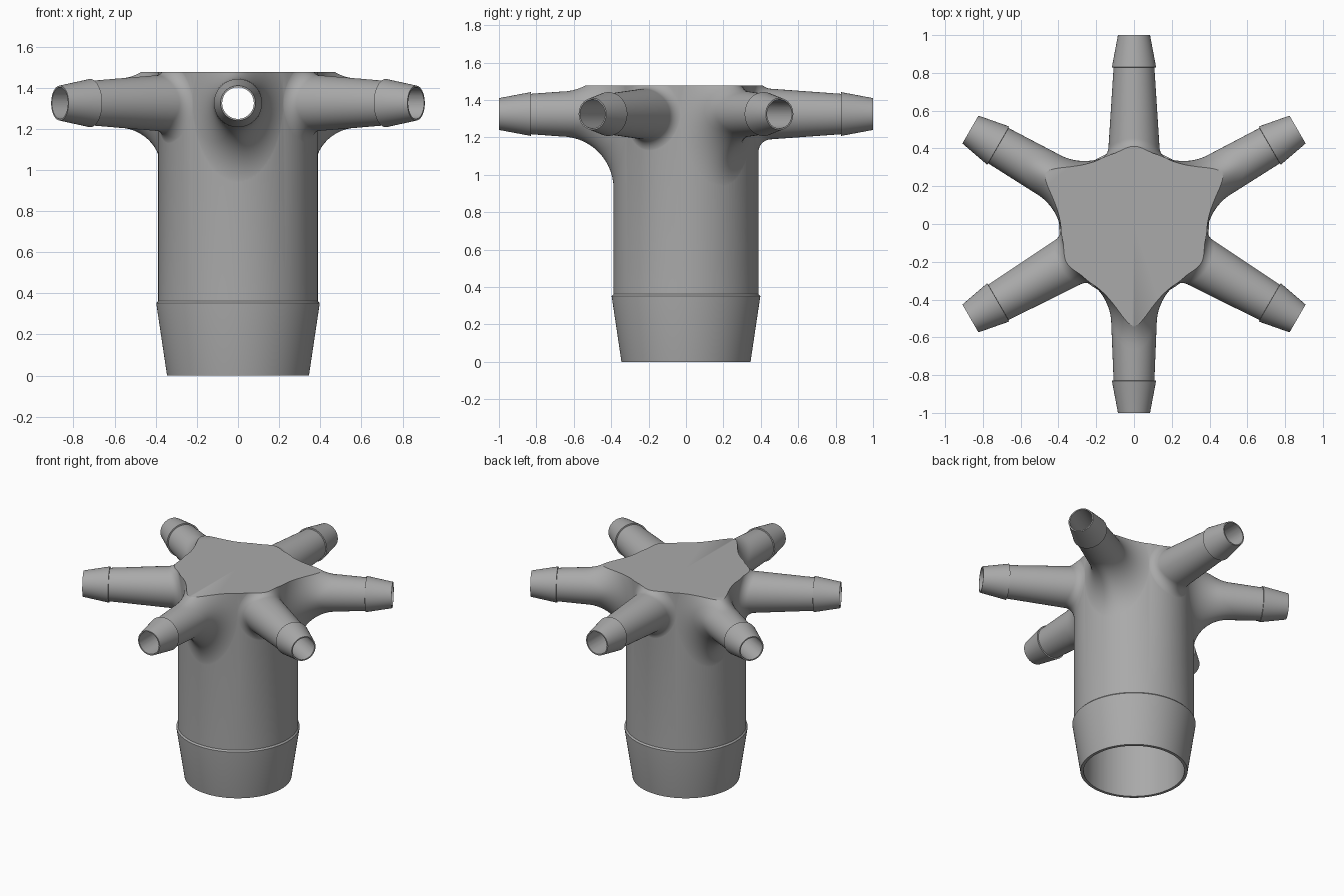
import bpy, bmesh, math
from mathutils import Vector, Matrix

if "Cube" in bpy.data.objects:
    bpy.data.objects.remove(bpy.data.objects["Cube"])

R = 0.388          # body radius
TOP = 1.477        # flat top height
AXIS_Z = 1.325     # height of the port axes
SEG = 64

grey = bpy.data.materials.new("grey plastic")
grey.diffuse_color = (0.4, 0.4, 0.4, 1)
grey.use_nodes = True
grey.node_tree.nodes["Principled BSDF"].inputs["Base Color"].default_value = grey.diffuse_color


def skin(name, rings):
    """Closed solid through a list of equal-length rings."""
    bm = bmesh.new()
    loops = [[bm.verts.new(p) for p in ring] for ring in rings]
    n = len(loops[0])
    for a, b in zip(loops, loops[1:]):
        for i in range(n):
            j = (i + 1) % n
            bm.faces.new((a[i], a[j], b[j], b[i]))
    for cap in (loops[0], loops[-1]):
        c = bm.verts.new(sum((v.co for v in cap), Vector()) / n)
        for i in range(n):
            bm.faces.new((cap[i], cap[(i + 1) % n], c))
    bmesh.ops.recalc_face_normals(bm, faces=bm.faces)
    me = bpy.data.meshes.new(name)
    bm.to_mesh(me)
    bm.free()
    me.materials.append(grey)
    ob = bpy.data.objects.new(name, me)
    bpy.context.collection.objects.link(ob)
    return ob


def lathe(name, profile, n):
    """Solid of revolution about z from (radius, height) pairs."""
    return skin(name, [[(r * math.cos(2 * math.pi * i / n), r * math.sin(2 * math.pi * i / n), z)
                        for i in range(n)] for r, z in profile])


def port(name, root, fillet):
    """Hose barb along +x whose root blends into the body with a rolling-ball fillet."""
    rb = R - 0.0008
    phis = [2 * math.pi * i / SEG for i in range(SEG)]
    rings = [[(d, r * math.cos(p), r * math.sin(p)) for p in phis]
             for d, r in ((1.0, 0.085), (0.83, 0.117), (0.829, 0.108))]
    steps = 14
    for k in range(steps + 1):
        ring = []
        for p in phis:
            q = root + fillet
            y, z = q * math.cos(p), q * math.sin(p)
            c = Vector((math.sqrt((rb + fillet) ** 2 - y * y), y, z))
            to_arm = Vector((0, -math.cos(p), -math.sin(p)))
            to_body = Vector((-c.x, -c.y, 0)).normalized()
            ring.append(c + fillet * to_arm.slerp(to_body, k / steps))
        rings.append(ring)
    rings.append([(v.x * 0.7, v.y * 0.7, v.z) for v in rings[-1]])
    return skin(name, rings)


def boolean(target, tool, op):
    m = target.modifiers.new(op, 'BOOLEAN')
    m.operation, m.object, m.solver = op, tool, 'EXACT'
    bpy.context.view_layer.objects.active = target
    bpy.ops.object.modifier_apply(modifier=m.name)
    bpy.data.objects.remove(tool)


# barrel with the large hose barb at its foot
body = lathe("manifold_body", [(0.345, 0), (0.397, 0.348), (0.397, 0.352), (R, 0.362), (R, 1.85)], 128)

# six ports, alternating wide and tight fillets
angles = [math.radians(-90 + 60 * i) for i in range(6)]
for i, a in enumerate(angles):
    arm = port("port", *((0.12, 0.28) if i % 2 == 0 else (0.135, 0.07)))
    arm.data.transform(Matrix.Translation((0, 0, AXIS_Z)) @ Matrix.Rotation(a, 4, 'Z'))
    boolean(body, arm, 'UNION')

# flat top
boolean(body, lathe("top_trim", [(2, TOP), (2, 2.5)], 16), 'DIFFERENCE')

# hollow barrel and port bores
boolean(body, lathe("cavity", [(0.325, -0.2), (0.325, 1.42)], 96), 'DIFFERENCE')
for a in angles:
    bore = lathe("bore", [(0.077, 0.2), (0.077, 1.2)], 48)
    bore.data.transform(Matrix.Translation((0, 0, AXIS_Z)) @ Matrix.Rotation(a, 4, 'Z')
                        @ Matrix.Rotation(math.pi / 2, 4, 'Y'))
    boolean(body, bore, 'DIFFERENCE')

# smooth shading with crisp rims
bpy.ops.object.select_all(action='DESELECT')
body.select_set(True)
bpy.context.view_layer.objects.active = body
bpy.ops.object.shade_smooth_by_angle(angle=math.radians(30))
